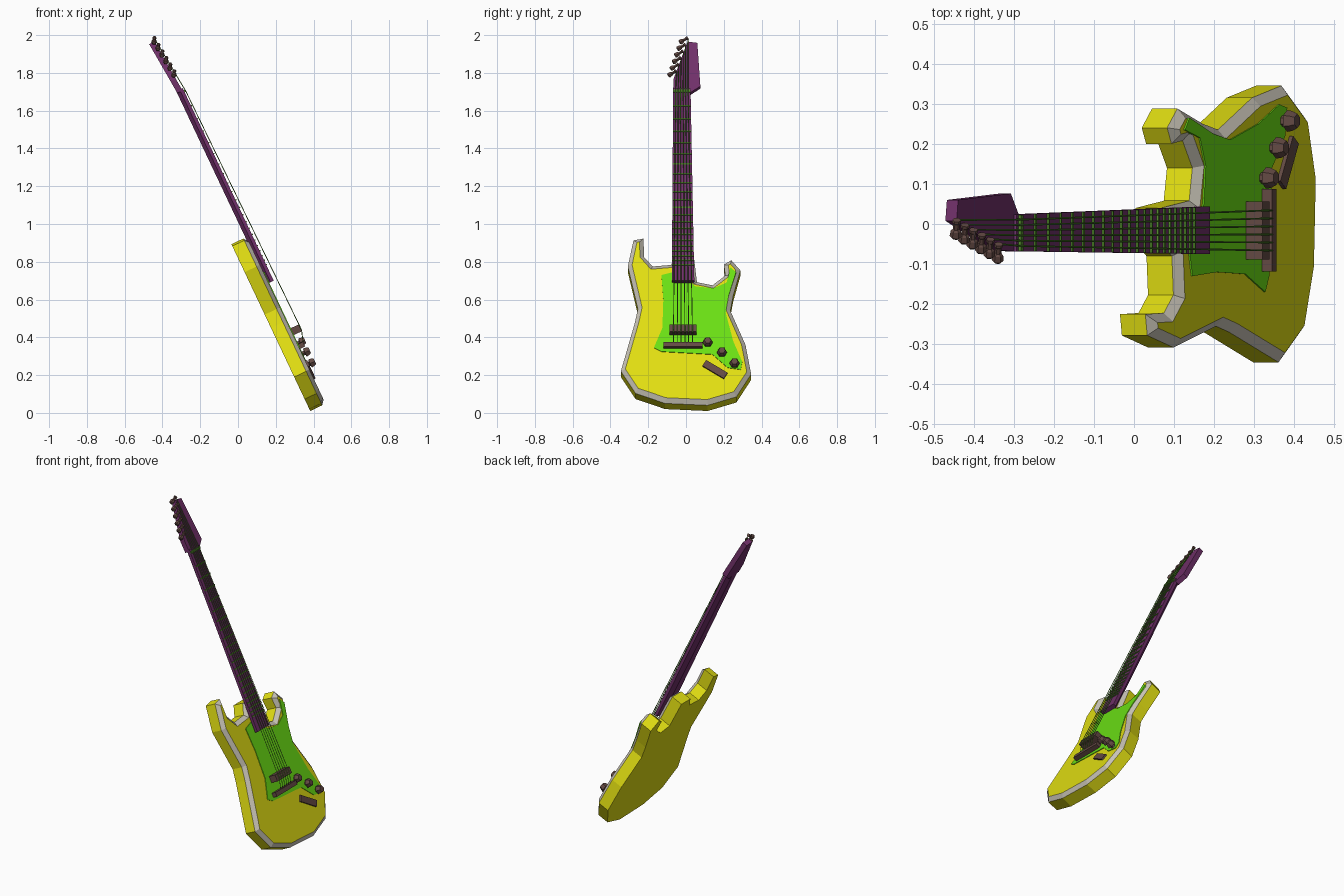
import bpy, bmesh, math
from mathutils import Vector, Matrix

if "Cube" in bpy.data.objects:
    bpy.data.objects.remove(bpy.data.objects["Cube"])

TILT = math.radians(25.3)
S, C = math.sin(TILT), math.cos(TILT)


def material(name, rgb):
    m = bpy.data.materials.new(name)
    lin = [((c / 255 + 0.055) / 1.055) ** 2.4 for c in rgb]
    m.diffuse_color = (*lin, 1)
    m.use_nodes = True
    m.node_tree.nodes["Principled BSDF"].inputs["Base Color"].default_value = m.diffuse_color
    return m


YELLOW = material("yellow", (226, 223, 18))
GREEN = material("lime_green", (107, 224, 20))
CREAM = material("pale_grey", (200, 195, 182))
PURPLE = material("purple", (112, 48, 105))
BROWN = material("brown", (100, 74, 68))
WIRE = material("string_green", (85, 145, 45))


def P(y, z, w, ref=None):
    """Point at side-view position (y, z), height w above the back plane."""
    u = (z - 0.013 - (w if ref is None else ref) * S) / C
    return Vector((0.381 - u * S + w * C, y, 0.013 + u * C + w * S))


def loft(name, rings, mats, rule=None):
    """Closed skin through equal rings; rule(segment) picks the material."""
    bm = bmesh.new()
    vs = [[bm.verts.new(p) for p in r] for r in rings]
    n = len(rings[0])
    bm.faces.new(vs[0][::-1])
    bm.faces.new(vs[-1])
    for k in range(len(rings) - 1):
        for i in range(n):
            j = (i + 1) % n
            f = bm.faces.new((vs[k][i], vs[k][j], vs[k + 1][j], vs[k + 1][i]))
            if rule:
                f.material_index = rule(k)
    bmesh.ops.recalc_face_normals(bm, faces=bm.faces)
    me = bpy.data.meshes.new(name)
    bm.to_mesh(me)
    bm.free()
    for m in mats:
        me.materials.append(m)
    ob = bpy.data.objects.new(name, me)
    bpy.context.collection.objects.link(ob)
    return ob


def plate(name, pts, w0, w1, mat, ref=None):
    ref = w1 if ref is None else ref
    return loft(name, [[P(y, z, w, ref) for y, z in pts] for w in (w0, w1)], [mat])


def rod(name, a, b, stations, sides, mat):
    """Round bar from a to b; stations are (fraction, radius)."""
    q = (b - a).to_track_quat('Z', 'Y').to_matrix()
    rings = []
    for t, r in stations:
        c = a.lerp(b, t)
        rings.append([c + q @ Vector((r * math.cos(2 * math.pi * i / sides),
                                      r * math.sin(2 * math.pi * i / sides), 0))
                      for i in range(sides)])
    return loft(name, rings, [mat])


def inset(pts, d):
    out = []
    for i, p in enumerate(pts):
        p, a, b = Vector(p), Vector(pts[i - 1]), Vector(pts[(i + 1) % len(pts)])
        e1, e2 = (p - a).normalized(), (b - p).normalized()
        n1, n2 = Vector((-e1.y, e1.x)), Vector((-e2.y, e2.x))
        m = n1 + n2
        out.append(tuple(p + m * (d / max(0.5, 1 + n1.dot(n2)))))
    return out


# Body: straight sides, pale chamfer, yellow front
outline = [(-.225, .923), (-.278, .913), (-.308, .775), (-.255, .55), (-.27, .48),
           (-.345, .22), (-.267, .103), (-.11, .05), (.115, .04), (.267, .085),
           (.345, .205), (.315, .36), (.235, .54), (.25, .62), (.288, .754),
           (.24, .808), (.2, .785), (.208, .727), (.14, .675), (.058, .692),
           (.04, .84), (-.05, .84), (-.08, .783), (-.177, .775), (-.222, .825)]
inner = inset(outline, .022)
loft("body", [[P(y, z, 0, .07) for y, z in outline],
              [P(y, z, .07, .07) for y, z in outline],
              [P(y, z, .09, .07) for y, z in inner]],
     [YELLOW, CREAM], lambda k: k)

# Pickguard
guard = [(-.13, .73), (-.05, .75), (.05, .67), (.145, .66), (.215, .69), (.235, .77),
         (.265, .745), (.225, .62), (.21, .53), (.25, .38), (.298, .27), (.29, .23),
         (.22, .24), (.14, .31), (-.13, .325), (-.17, .345), (-.125, .45), (-.12, .60)]
plate("pickguard", guard, .085, .094, GREEN)


# Neck: tapered, narrower at the back
def neck_ring(z, y0, y1):
    c, h = (y0 + y1) / 2, (y1 - y0) / 2
    return [P(c + s * h, z, w, .12) for s, w in
            ((-1, .12), (1, .12), (1, .102), (.55, .082), (-.55, .082), (-1, .102))]


loft("neck", [neck_ring(.70, -.075, .044), neck_ring(1.72, -.068, .024)], [PURPLE])

# Headstock, leaning slightly back
head = [(-.068, 1.70), (.024, 1.69), (.076, 1.725), (.06, 1.963), (.008, 1.97), (-.066, 1.765)]
loft("headstock", [[P(y, z, w - .024 * (z - 1.70) / .27, .10) for y, z in head]
                   for w in (.083, .114)], [PURPLE])

# Frets, spaced by the usual ratio
for i in range(1, 22):
    t = 1 - 2 ** (-i / 12)
    z = 1.70 - 1.30 * t
    f = (1.72 - z) / 1.02
    y0, y1 = -.067 - .007 * f, .023 + .02 * f
    plate("fret", [(y0, z - .003), (y1, z - .003), (y1, z + .003), (y0, z + .003)],
          .118, .125, WIRE)
plate("nut", [(-.067, 1.70), (.023, 1.70), (.023, 1.712), (-.067, 1.712)], .115, .127, WIRE)

# Strings and tuners
for i in range(6):
    t = i / 5
    yb, yn = -.066 + .1 * t, -.055 + .066 * t
    lw = .117 - .02 * t
    ty, tz = -.095 + .06 * t, 1.785 + .175 * t
    post = P(ty + .045, tz + .02, lw)
    nut = P(yn, 1.705, .128)
    rod("string", P(yb, .375, .122), P(yb, .44, .142), [(0, .0022), (1, .0022)], 4, WIRE)
    rod("string", P(yb, .44, .142), nut, [(0, .0022), (1, .0022)], 4, WIRE)
    rod("string", nut, post, [(0, .0022), (1, .0022)], 4, WIRE)
    rod("tuner", P(ty, tz, lw - .012), P(ty + .045, tz + .026, lw + .002),
        [(0, .010), (.1, .015), (.4, .013), (.5, .008), (.8, .008), (.85, .011), (1, .011)],
        6, BROWN)


# Pickup and bridge bars
def bar(name, y0, y1, z0, z1, w):
    plate(name, [(y0, z0), (y1, z0), (y1, z1), (y0, z1)], .088, w, BROWN)


bar("pickup", -.088, .056, .432, .468, .14)
bar("bridge", -.118, .087, .352, .376, .122)

# Knobs with short stems
for y, z in ((.115, .378), (.19, .325), (.257, .267)):
    rod("knob", P(y, z, .088, .12), P(y, z, .135, .12),
        [(0, .014), (.35, .014), (.4, .027), (.7, .025), (1, .018)], 6, BROWN)

# Jack plate
plate("jack_plate", [(.087, .250), (.2, .183), (.22, .213), (.107, .280)], .086, .1, BROWN)
